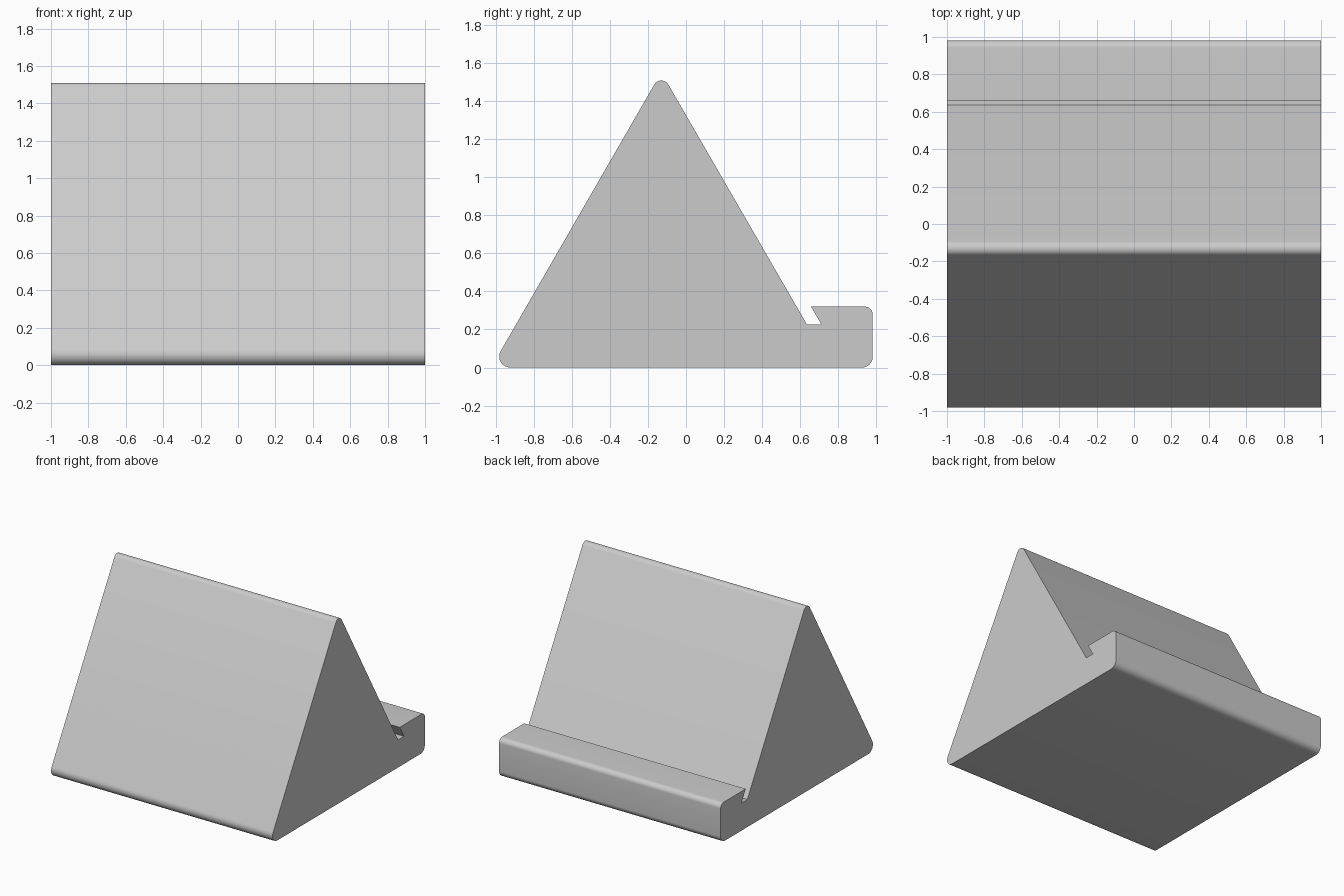
import bpy
import bmesh
from math import tan
from mathutils import Vector

cube = bpy.data.objects.get("Cube")
if cube:
    bpy.data.objects.remove(cube, do_unlink=True)

HALF_WIDTH = 1.0
ARC_STEPS = 10

# Side profile corners: (y, z, fillet radius)
CORNERS = [
    (-1.025, 0.0, 0.058),    # front toe
    (0.982, 0.0, 0.055),     # back bottom
    (0.982, 0.32, 0.04),     # back top of lip
    (0.658, 0.32, 0),        # lip overhang
    (0.713, 0.225, 0),       # slot bottom, back
    (0.637, 0.225, 0),       # slot bottom, front
    (-0.13, 1.553, 0.043),   # ridge
]


def rounded_profile(corners):
    """Replace each corner that has a radius with a tangent arc."""
    points = []
    for i, (y, z, radius) in enumerate(corners):
        corner = Vector((y, z))
        if not radius:
            points.append(corner)
            continue
        before = (Vector(corners[i - 1][:2]) - corner).normalized()
        after = (Vector(corners[(i + 1) % len(corners)][:2]) - corner).normalized()
        half = before.angle(after) / 2
        reach = radius / tan(half)
        start, end = corner + before * reach, corner + after * reach
        bisector = (before + after).normalized()
        centre = corner + bisector * (reach ** 2 + radius ** 2) ** 0.5
        for k in range(ARC_STEPS + 1):
            # Spherical blend between the two radii gives even arc steps
            spoke = (start - centre).to_3d().normalized()
            turn = spoke.rotation_difference((end - centre).to_3d().normalized())
            axis, angle = turn.to_axis_angle()
            turn.identity()
            spoke.rotate(type(turn)(axis, angle * k / ARC_STEPS))
            points.append(centre + spoke.to_2d() * radius)
    return points


# Stand body: the profile extruded across the width
bm = bmesh.new()
verts = [bm.verts.new((-HALF_WIDTH, p.x, p.y)) for p in rounded_profile(CORNERS)]
cap = bm.faces.new(verts)
result = bmesh.ops.extrude_face_region(bm, geom=[cap], use_keep_orig=True)
moved = [g for g in result["geom"] if isinstance(g, bmesh.types.BMVert)]
bmesh.ops.translate(bm, verts=moved, vec=(2 * HALF_WIDTH, 0, 0))
bmesh.ops.recalc_face_normals(bm, faces=bm.faces)
mesh = bpy.data.meshes.new("wedge_stand")
bm.to_mesh(mesh)
bm.free()
stand = bpy.data.objects.new("wedge_stand", mesh)
bpy.context.collection.objects.link(stand)

# Single grey finish
grey = bpy.data.materials.new("light_grey")
grey.use_nodes = True
colour = (0.6, 0.6, 0.6, 1)
grey.diffuse_color = colour
grey.node_tree.nodes["Principled BSDF"].inputs["Base Color"].default_value = colour
mesh.materials.append(grey)

# Smooth fillets, crisp edges
bpy.ops.object.select_all(action="DESELECT")
stand.select_set(True)
bpy.context.view_layer.objects.active = stand
bpy.ops.object.shade_smooth_by_angle()
